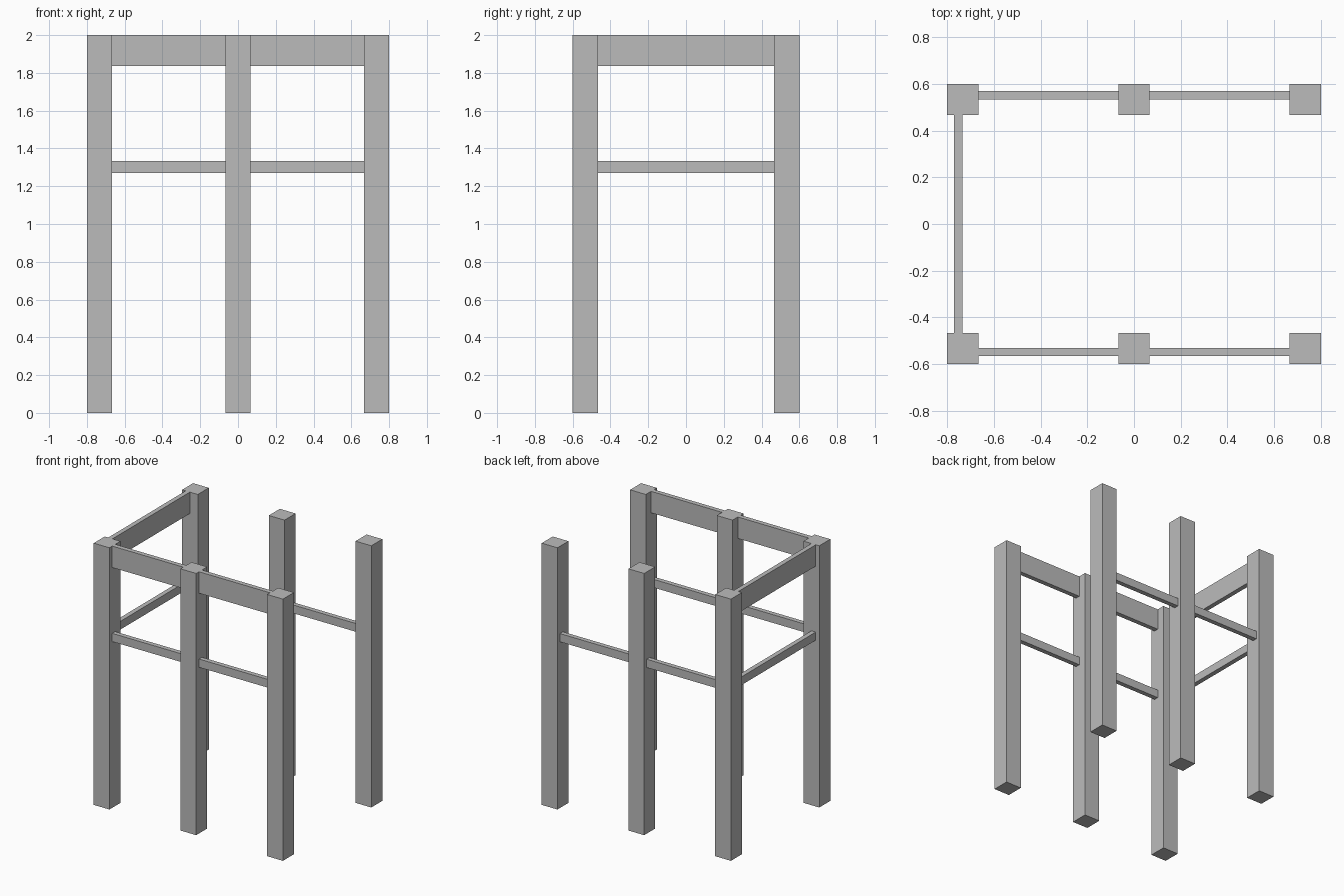
import bpy

cube = bpy.data.objects.get("Cube")
if cube:
    bpy.data.objects.remove(cube, do_unlink=True)

# Single plain grey material
grey = bpy.data.materials.new("plain_grey")
grey.use_nodes = True
colour = (0.5, 0.5, 0.5, 1)
grey.diffuse_color = colour
grey.node_tree.nodes["Principled BSDF"].inputs["Base Color"].default_value = colour


def box(name, x, y, z):
    """Box spanning the (low, high) ranges on each axis."""
    spans = (x, y, z)
    bpy.ops.mesh.primitive_cube_add(size=1, location=[(a + b) / 2 for a, b in spans])
    ob = bpy.context.object
    ob.name = name
    ob.scale = [b - a for a, b in spans]
    bpy.ops.object.transform_apply(location=False, rotation=False, scale=True)
    ob.data.materials.append(grey)


POST = 0.133                # post thickness
X, Y = 0.8 - POST / 2, 0.6 - POST / 2   # post centre offsets
HALF = POST / 2
BEAM_Z, RAIL_Z = (1.836, 2.0), (1.27, 1.333)

# Six square posts in two rows
for row, y in (("front", -Y), ("back", Y)):
    for side, x in (("right", -X), ("middle", 0), ("left", X)):
        box(f"{row}_{side}_post", (x - HALF, x + HALF), (y - HALF, y + HALF), (0, 2))

# Rails between posts on both rows, top beams on the front row only
for side, x in (("right", (-X + HALF, -HALF)), ("left", (HALF, X - HALF))):
    front_y, back_y = (-0.566, -0.53), (0.534, 0.57)
    box(f"front_{side}_beam", x, front_y, BEAM_Z)
    box(f"front_{side}_rail", x, front_y, RAIL_Z)
    box(f"back_{side}_rail", x, back_y, RAIL_Z)

# Beam and rail joining the rows at one end
end_x, end_y = (-0.77, -0.734), (-Y + HALF, Y - HALF)
box("end_beam", end_x, end_y, BEAM_Z)
box("end_rail", end_x, end_y, RAIL_Z)
